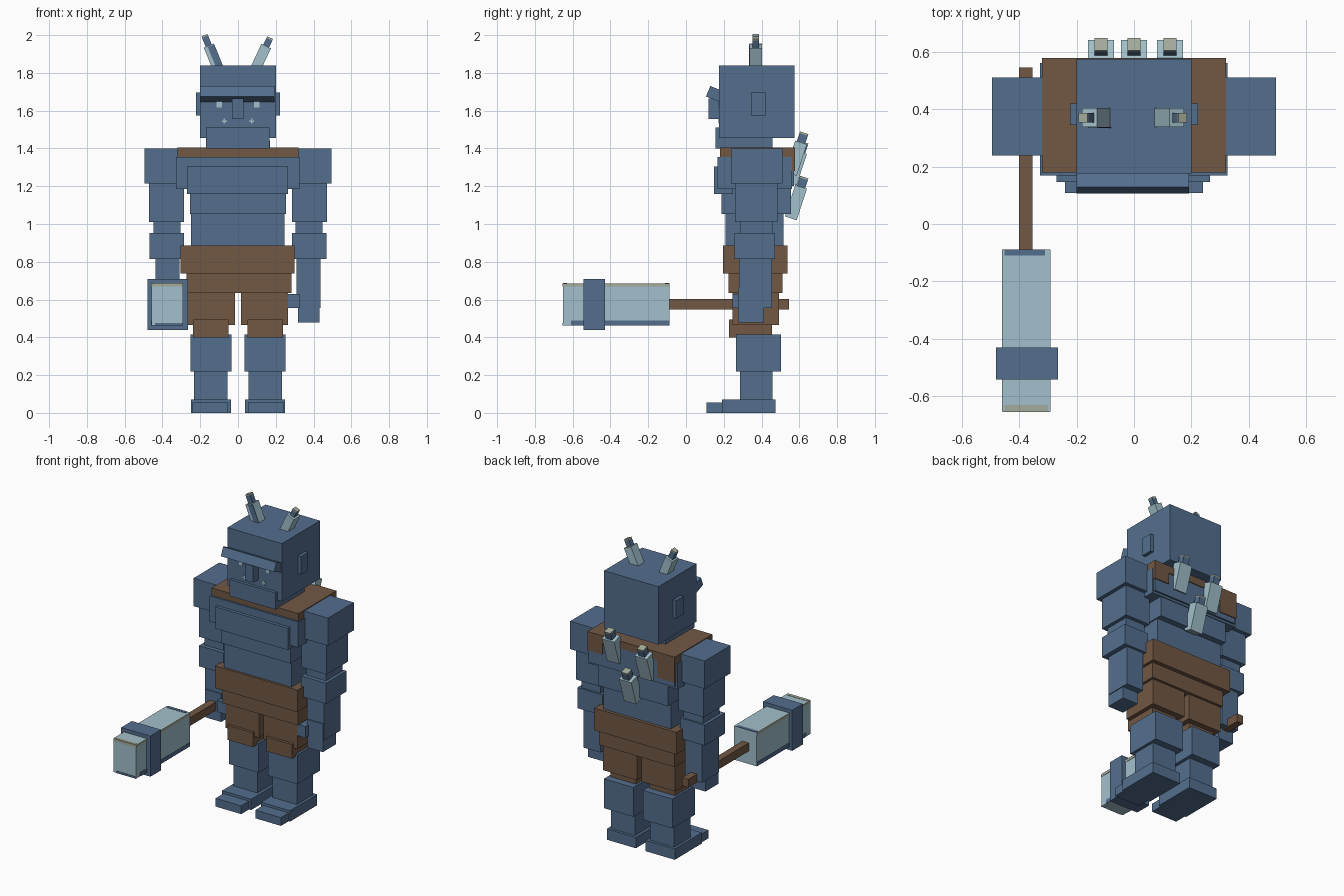
import bpy, bmesh, math
from mathutils import Matrix, Vector


def material(name, rgb):
    m = bpy.data.materials.new(name)
    m.diffuse_color = (*rgb, 1)
    return m


BLUE = material("steel_blue", (0.088, 0.158, 0.270))
BROWN = material("leather_brown", (0.168, 0.098, 0.058))
PALE = material("pale_ice", (0.360, 0.527, 0.597))
KHAKI = material("grey_khaki", (0.370, 0.410, 0.330))


def box(name, x, y, z, mat, rot=None, pivot=None):
    """Box from (min, max) ranges, optionally rotated about a pivot."""
    bm = bmesh.new()
    bmesh.ops.create_cube(bm, size=1)
    ranges = (x, y, z)
    for v in bm.verts:
        v.co = Vector([(r[0] + r[1]) / 2 + c * (r[1] - r[0]) for r, c in zip(ranges, v.co)])
    if rot:
        p = Vector(pivot or [sum(r) / 2 for r in ranges])
        R = Matrix.Rotation(math.radians(rot[0]), 4, rot[1])
        bmesh.ops.transform(bm, matrix=Matrix.Translation(p) @ R @ Matrix.Translation(-p), verts=bm.verts)
    me = bpy.data.meshes.new(name)
    bm.to_mesh(me)
    bm.free()
    me.materials.append(mat)
    ob = bpy.data.objects.new(name, me)
    bpy.context.collection.objects.link(ob)
    return ob


def pair(name, x, y, z, mat):
    """Left and right copies of a box given by its +x range."""
    box("right_" + name, x, y, z, mat)
    box("left_" + name, (-x[1], -x[0]), y, z, mat)


def spike(name, base, w, d, length, tip_w, tip_len, rot):
    """Tilted pale spike with a narrower blue tip and a khaki cap."""
    bx, by, bz = base
    top = bz + length

    def part(n, hw, hd, z, m):
        box(name + n, (bx - hw, bx + hw), (by - hd, by + hd), z, m, rot, base)
    part("_body", w / 2, d / 2, (bz, top), PALE)
    part("_tip", tip_w / 2, tip_w / 2, (top, top + tip_len), BLUE)
    part("_cap", tip_w / 2, tip_w / 2, (top + tip_len, top + tip_len + 0.009), KHAKI)


# Head
box("head", (-0.20, 0.20), (0.175, 0.575), (1.455, 1.84), BLUE)
box("jaw", (-0.17, 0.168), (0.155, 0.457), (1.40, 1.51), BLUE)
box("brow", (-0.20, 0.192), (0.114, 0.204), (1.656, 1.716), BLUE, (-22, 'X'))
box("nose", (-0.033, 0.028), (0.12, 0.18), (1.555, 1.665), BLUE)
pair("ear", (0.19, 0.222), (0.345, 0.42), (1.575, 1.695), BLUE)

# Painted eyes and cheek crosses
pair("eye", (0.085, 0.113), (0.171, 0.176), (1.618, 1.65), PALE)
pair("cheek_bar", (0.058, 0.086), (0.171, 0.176), (1.54, 1.549), PALE)
pair("cheek_post", (0.068, 0.077), (0.171, 0.176), (1.531, 1.558), PALE)

# Horns on the head
spike("left_horn", (-0.103, 0.37, 1.815), 0.056, 0.066, 0.14, 0.034, 0.05, (-22, 'Y'))
spike("right_horn", (0.09, 0.37, 1.815), 0.056, 0.066, 0.14, 0.034, 0.04, (25, 'Y'))
box("left_horn_patch", (-0.11, -0.073), (0.334, 0.338), (1.815, 1.95), BLUE,
    (-22, 'Y'), (-0.103, 0.37, 1.815))

# Spikes on the back
for n, x, z in (("right", 0.125, 1.265), ("middle", 0.0, 1.03), ("left", -0.115, 1.215)):
    spike(n + "_back_spike", (x, 0.555, z), 0.09, 0.065, 0.175, 0.046, 0.045, (-18, 'X'))

# Torso
box("shoulder_mantle", (-0.32, 0.32), (0.18, 0.578), (1.355, 1.405), BROWN)
box("upper_chest", (-0.328, 0.325), (0.168, 0.56), (1.185, 1.355), BLUE)
box("upper_back", (-0.315, 0.315), (0.40, 0.572), (1.20, 1.355), BLUE)
box("left_mantle_flap", (-0.32, -0.19), (0.50, 0.578), (1.235, 1.355), BROWN)
box("right_mantle_flap", (0.21, 0.32), (0.50, 0.578), (1.28, 1.355), BROWN)
box("breastplate", (-0.27, 0.265), (0.147, 0.25), (1.16, 1.305), BLUE)
box("lower_chest", (-0.255, 0.255), (0.187, 0.555), (1.053, 1.22), BLUE)
box("waist", (-0.25, 0.247), (0.21, 0.515), (0.86, 1.055), BLUE)
box("belt", (-0.305, 0.30), (0.195, 0.537), (0.738, 0.885), BROWN)
box("hips", (-0.272, 0.282), (0.225, 0.51), (0.635, 0.74), BROWN)

# Arms
pair("shoulder", (0.30, 0.495), (0.238, 0.51), (1.215, 1.40), BLUE)
pair("upper_arm", (0.285, 0.47), (0.26, 0.485), (1.01, 1.215), BLUE)
pair("elbow", (0.305, 0.447), (0.285, 0.46), (0.94, 1.02), BLUE)
pair("forearm", (0.285, 0.468), (0.257, 0.472), (0.815, 0.952), BLUE)
pair("wrist", (0.31, 0.437), (0.28, 0.455), (0.555, 0.82), BLUE)
pair("hand", (0.317, 0.432), (0.275, 0.412), (0.478, 0.665), BLUE)
pair("thumb", (0.265, 0.325), (0.245, 0.33), (0.555, 0.63), BLUE)

# Legs
pair("thigh", (0.017, 0.265), (0.245, 0.493), (0.465, 0.638), BROWN)
pair("thigh_cuff", (0.05, 0.238), (0.227, 0.455), (0.40, 0.495), BROWN)
pair("shin", (0.035, 0.252), (0.265, 0.503), (0.22, 0.415), BLUE)
pair("ankle", (0.056, 0.233), (0.285, 0.457), (0.05, 0.23), BLUE)
pair("foot", (0.036, 0.25), (0.19, 0.475), (0.0, 0.072), BLUE)
pair("toe", (0.052, 0.24), (0.108, 0.20), (0.0, 0.055), BLUE)

# Hammer held forward in the left hand
box("hammer_handle", (-0.40, -0.353), (-0.10, 0.545), (0.547, 0.602), BROWN)
box("hammer_head", (-0.458, -0.292), (-0.652, -0.088), (0.462, 0.686), PALE)
box("hammer_band", (-0.48, -0.265), (-0.542, -0.43), (0.44, 0.71), BLUE)
# Worn edges on the hammer head
for n, x in (("left", (-0.460, -0.456)), ("right", (-0.294, -0.290))):
    box("hammer_lower_edge_" + n, x, (-0.61, -0.088), (0.462, 0.488), BLUE)
    box("hammer_upper_edge_" + n, x, (-0.652, -0.088), (0.668, 0.686), KHAKI)
box("hammer_back_edge", (-0.45, -0.31), (-0.11, -0.088), (0.684, 0.688), BLUE)
box("hammer_front_top_edge", (-0.45, -0.30), (-0.652, -0.63), (0.684, 0.688), KHAKI)
box("hammer_front_edge", (-0.458, -0.292), (-0.655, -0.651), (0.668, 0.686), KHAKI)
box("hammer_front_lower_edge", (-0.44, -0.292), (-0.655, -0.651), (0.462, 0.475), BLUE)
